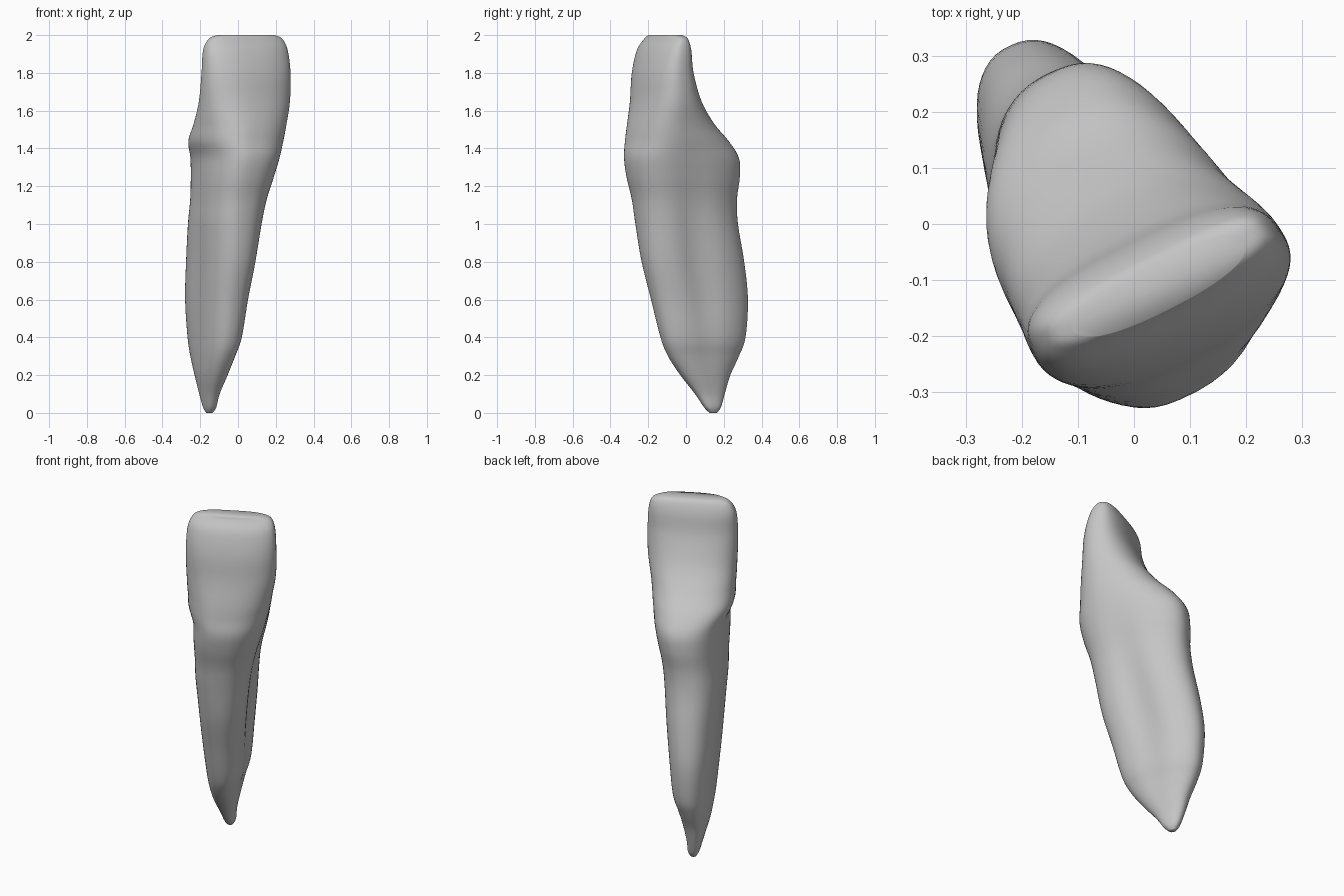
import bpy, bmesh, math

cube = bpy.data.objects.get("Cube")
if cube:
    bpy.data.objects.remove(cube, do_unlink=True)

# Body profile, tip of the root to biting edge: height, x min, x max, y min, y max
PROFILE = [
    (0, -.168, -.135, .125, .163),
    (.03, -.185, -.115, .095, .185),
    (.1, -.205, -.097, .048, .205),
    (.2, -.23, -.055, -.03, .235),
    (.3, -.252, -.015, -.095, .28),
    (.4, -.267, .02, -.135, .315),
    (.6, -.28, .053, -.185, .328),
    (.8, -.275, .092, -.235, .308),
    (1, -.265, .125, -.268, .275),
    (1.13, -.253, .152, -.287, .27),
    (1.25, -.25, .19, -.315, .285),
    (1.35, -.252, .22, -.328, .28),
    (1.44, -.263, .24, -.323, .225),
    (1.53, -.235, .257, -.312, .15),
    (1.65, -.207, .275, -.297, .082),
    (1.8, -.193, .278, -.287, .04),
    (1.92, -.185, .263, -.26, .028),
    (1.98, -.155, .235, -.222, .01),
    (2, -.11, .195, -.2, -.02),
]
SEGMENTS, STEPS = 64, 5


def spline(rows, i, t):
    """Smooth interpolation between neighbouring profile rows."""
    last = len(rows) - 1
    near = (rows[max(i - 1, 0)], rows[i], rows[i + 1], rows[min(i + 2, last)])
    return [b + t * ((c - a) + t * ((2*a - 5*b + 4*c - d) + t * (3*b - a - 3*c + d))) / 2
            for a, b, c, d in zip(*near)]


def bump(z, middle, spread):
    return math.exp(-((z - middle) / spread) ** 2)


def clamp(value):
    return min(max(value, 0), 1)


def power(value, exponent):
    return math.copysign(abs(value) ** exponent, value)


def section(z, x0, x1, y0, y1):
    """Rounded, turned cross-section fitted to the given extents."""
    hx, hy = (x1 - x0) / 2, (y1 - y0) / 2
    turn = math.radians(24 + 4 * clamp(z - 1) - 4 * bump(z, 1.3, .2))
    total = hx * hx + hy * hy
    spread = (hx * hx - hy * hy) / math.cos(2 * turn)
    wide = math.sqrt(max((total + spread) / 2, total * .02))
    deep = math.sqrt(max((total - spread) / 2, total * .02))
    right_taper = .23 * bump(z, 1.4, .3)
    left_taper = .12 * bump(z, 1.43, .16)
    groove = .2 * bump(z, .75, .42)
    flat_back = .85 - .2 * clamp((z - 1.7) / .25)
    points = []
    for k in range(SEGMENTS):
        angle = math.tau * k / SEGMENTS
        exponent = flat_back if math.sin(angle) > 0 else .85
        u, v = power(math.cos(angle), exponent), power(math.sin(angle), exponent)
        # Right flank narrows to the back, left flank to the front
        u *= 1 - right_taper * v if u > 0 else 1 + left_taper * v
        # Lengthwise groove on each side of the root
        u *= 1 - groove * (1 if u > 0 else .4) * bump(v, -.1, .35)
        u, v = u * wide, v * deep
        points.append((u * math.cos(turn) - v * math.sin(turn),
                       u * math.sin(turn) + v * math.cos(turn)))
    xs, ys = zip(*points)

    def fit(value, values, low, high):
        return low + (value - min(values)) / (max(values) - min(values)) * (high - low)

    return [(fit(x, xs, x0, x1), fit(y, ys, y0, y1), z) for x, y in points]


# Loft the sections into one closed body
bm = bmesh.new()
rows = [spline(PROFILE, i, s / STEPS) for i in range(len(PROFILE) - 1) for s in range(STEPS)]
rows.append(PROFILE[-1])
rings = [[bm.verts.new(p) for p in section(*row)] for row in rows]
for low, high in zip(rings, rings[1:]):
    for k in range(SEGMENTS):
        n = (k + 1) % SEGMENTS
        bm.faces.new((low[k], low[n], high[n], high[k]))
bm.faces.new(rings[0][::-1])
bm.faces.new(rings[-1])
bmesh.ops.recalc_face_normals(bm, faces=bm.faces)
mesh = bpy.data.meshes.new("tooth")
bm.to_mesh(mesh)
bm.free()
mesh.shade_smooth()
tooth = bpy.data.objects.new("tooth", mesh)
bpy.context.collection.objects.link(tooth)

# Plain grey surface
grey = bpy.data.materials.new("plain grey")
grey.use_nodes = True
color = (.56, .56, .56, 1)
grey.diffuse_color = color
grey.node_tree.nodes["Principled BSDF"].inputs["Base Color"].default_value = color
mesh.materials.append(grey)
